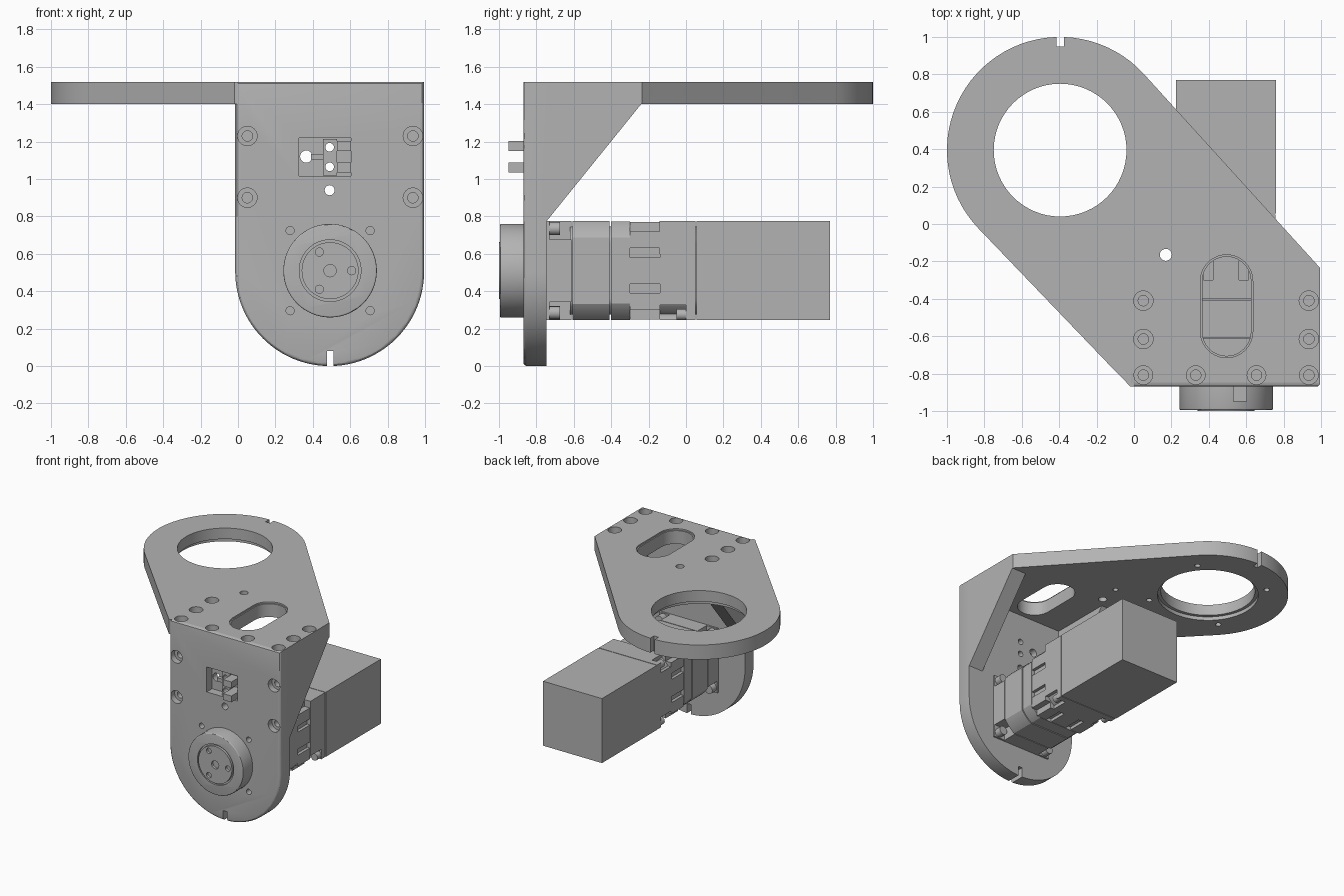
import bpy, bmesh
from math import cos, sin, pi, radians
from mathutils import Vector

cube = bpy.data.objects.get("Cube")
if cube:
    bpy.data.objects.remove(cube, do_unlink=True)

grey = bpy.data.materials.new("machined_grey")
grey.use_nodes = True
tone = (0.45, 0.45, 0.45, 1)
grey.diffuse_color = tone
grey.node_tree.nodes["Principled BSDF"].inputs["Base Color"].default_value = tone

AXES = {"x": lambda a, b, h: (h, a, b),
        "y": lambda a, b, h: (a, h, b),
        "z": lambda a, b, h: (a, b, h)}


def prism(name, pts, axis, lo, hi, fillet=0):
    """Extrude a flat outline along an axis; fillet rounds the rim at lo."""
    bm = bmesh.new()
    place = AXES[axis]
    low = [bm.verts.new(place(a, b, lo)) for a, b in pts]
    high = [bm.verts.new(place(a, b, hi)) for a, b in pts]
    rim = bm.faces.new(low)
    bm.faces.new(high)
    n = len(pts)
    for i in range(n):
        j = (i + 1) % n
        bm.faces.new((low[i], low[j], high[j], high[i]))
    bmesh.ops.recalc_face_normals(bm, faces=bm.faces)
    if fillet:
        bmesh.ops.bevel(bm, geom=list(rim.edges), offset=fillet, segments=3,
                        profile=0.5, affect="EDGES")
    mesh = bpy.data.meshes.new(name)
    bm.to_mesh(mesh)
    bm.free()
    mesh.materials.append(grey)
    ob = bpy.data.objects.new(name, mesh)
    bpy.context.collection.objects.link(ob)
    return ob


def arc(cx, cy, r, start=0, end=360, n=48):
    count = n if end - start == 360 else n + 1
    return [(cx + r * cos(radians(start + (end - start) * i / n)),
             cy + r * sin(radians(start + (end - start) * i / n))) for i in range(count)]


def rect(a0, b0, a1, b1):
    return [(a0, b0), (a1, b0), (a1, b1), (a0, b1)]


def slot(cx, cy, r, half):
    return arc(cx, cy + half, r, 0, 180, 20) + arc(cx, cy - half, r, 180, 360, 20)


def cut(ob, pts, axis, lo, hi):
    cutter = prism("cutter", pts, axis, lo, hi)
    mod = ob.modifiers.new("cut", "BOOLEAN")
    mod.operation, mod.solver, mod.object = "DIFFERENCE", "EXACT", cutter
    bpy.context.view_layer.objects.active = ob
    bpy.ops.object.modifier_apply(modifier=mod.name)
    bpy.data.objects.remove(cutter, do_unlink=True)


# Main dimensions
TOP, UNDER = 1.52, 1.40
FRONT, BACK = -0.87, -0.745
RX, RY = -0.395, 0.395        # ring centre
CX, CZ = 0.4925, 0.51         # drive axis
HALF = 0.265                  # drive half width

# Top plate with the large ring
top_plate = prism("top_plate", arc(RX, RY, 0.605, 42.5, 223.7, 40)
                  + [(-0.14, BACK), (0.995, BACK), (0.995, -0.235)], "z", UNDER, TOP)
cut(top_plate, arc(RX, RY, 0.355, n=64), "z", UNDER - 0.1, TOP + 0.1)
cut(top_plate, arc(RX, RY, 0.38, n=64), "z", UNDER - 0.1, UNDER + 0.03)
cut(top_plate, rect(RX - 0.02, 0.95, RX + 0.02, 1.1), "z", UNDER - 0.1, TOP + 0.1)
cut(top_plate, slot(0.495, -0.44, 0.13, 0.135), "z", UNDER - 0.1, TOP + 0.1)
cut(top_plate, slot(0.495, -0.44, 0.14, 0.135), "z", TOP - 0.012, TOP + 0.1)
cut(top_plate, arc(0.17, -0.165, 0.032, n=20), "z", UNDER - 0.1, TOP + 0.1)
cut(top_plate, arc(0.19, 0.01, 0.02, n=16), "z", UNDER - 0.1, UNDER + 0.06)
for k in range(4):
    a = radians(40 + 90 * k)
    cut(top_plate, arc(RX + 0.45 * cos(a), RY + 0.45 * sin(a), 0.022, n=16),
        "z", UNDER - 0.1, UNDER + 0.06)

# Front plate: round bottom, filleted front rim
front_plate = prism("front_plate", arc(0.49, 0.505, 0.505, 180, 360, 48)
                    + [(0.995, TOP), (-0.015, TOP)], "y", FRONT, BACK, 0.02)
# Front strip of the top plate that continues past the corner
corner_strip = prism("corner_strip", [(-0.02, FRONT + 0.002), (0.0, FRONT + 0.002),
                     (0.0, BACK), (-0.14, BACK)], "z", UNDER, TOP)
cut(front_plate, rect(0.475, -0.1, 0.511, 0.08), "y", FRONT - 0.1, BACK + 0.1)

# Counterbored screw holes
for x in (0.05, 0.935):
    for z in (0.9, 1.23):
        cut(front_plate, arc(x, z, 0.052, n=24), "y", FRONT - 0.1, FRONT + 0.05)
        cut(front_plate, arc(x, z, 0.028, n=20), "y", FRONT - 0.1, FRONT + 0.1)
    for y in (-0.615, -0.41):
        cut(top_plate, arc(x, y, 0.052, n=24), "z", TOP - 0.05, TOP + 0.1)
        cut(top_plate, arc(x, y, 0.028, n=20), "z", TOP - 0.1, TOP + 0.1)
for x in (0.05, 0.33, 0.655, 0.935):
    cut(front_plate, arc(x, -0.808, 0.05, n=24), "z", TOP - 0.05, TOP + 0.1)
    cut(front_plate, arc(x, -0.808, 0.028, n=20), "z", TOP - 0.1, TOP + 0.1)

# Small front holes
for sx in (-1, 1):
    for sz in (-1, 1):
        cut(front_plate, arc(CX + sx * 0.214, CZ + sz * 0.214, 0.022, n=16),
            "y", FRONT - 0.1, FRONT + 0.08)
cut(front_plate, arc(0.49, 0.94, 0.027, n=20), "y", FRONT - 0.1, BACK + 0.1)

# Sensor window
cut(front_plate, rect(0.325, 1.015, 0.605, 1.22), "y", FRONT - 0.1, FRONT + 0.07)
cut(front_plate, arc(0.365, 1.12, 0.033, n=20), "y", FRONT - 0.1, BACK + 0.1)
sensor_body = prism("sensor_body", rect(0.455, 1.02, 0.53, 1.215), "y", FRONT + 0.01, FRONT + 0.07)
for z in (1.065, 1.17):
    cut(front_plate, arc(0.49, z, 0.023, n=20), "y", FRONT - 0.1, BACK + 0.1)
    cut(sensor_body, arc(0.49, z, 0.023, n=20), "y", FRONT - 0.1, BACK + 0.1)
for z in (1.035, 1.15):
    prism("sensor_prong", rect(0.53, z, 0.605, z + 0.052), "y", -0.95, FRONT + 0.07)
prism("sensor_lead", rect(0.39, 1.105, 0.455, 1.135), "y", FRONT + 0.04, FRONT + 0.07)

# Side gussets
for x in (-0.015, 0.865):
    prism("side_gusset", [(BACK, 0.775), (-0.24, UNDER), (BACK, UNDER)], "x", x, x + 0.13)

# Output flange: rim, shallow groove and hub
flange = prism("output_flange", arc(CX, CZ, 0.25, n=64), "y", -0.995, FRONT + 0.01, 0.008)
cut(flange, arc(CX, CZ, 0.165, n=48), "y", -1.1, -0.98)
hub = prism("output_hub", arc(CX, CZ, 0.152, n=48), "y", -1.0, -0.97)
for k in range(3):
    a = 2 * pi * k / 3
    cut(hub, arc(CX + 0.115 * cos(a), CZ + 0.115 * sin(a), 0.022, n=16), "y", -1.1, -0.975)
cut(hub, arc(CX, CZ, 0.033, n=20), "y", -1.1, -0.975)


# Gearbox behind the plate: square outline clipped by a circle
def clipped(r, half):
    lim = lambda v: max(-half, min(half, v))
    return [(CX + lim(a), CZ + lim(b)) for a, b in arc(0, 0, r, n=96)]


def square():
    return rect(CX - HALF, CZ - HALF, CX + HALF, CZ + HALF)


def corners(d):
    return [(CX + sx * d, CZ + sz * d) for sx in (-1, 1) for sz in (-1, 1)]


collar = prism("gearbox_collar", square(), "y", BACK, -0.612)
for a, b in corners(0.225):
    cut(collar, rect(a - 0.058, b - 0.058, a + 0.058, b + 0.058), "y", BACK + 0.015, -0.5)
    prism("collar_screw", arc(a, b, 0.035, n=16), "y", BACK, BACK + 0.07)
prism("gearbox_ring", clipped(0.32, HALF), "y", -0.606, -0.408)
prism("gearbox_cover", clipped(0.318, HALF - 0.002), "y", -0.402, -0.3)
prism("gearbox_core", clipped(0.29, 0.235), "y", -0.62, 0.06)

# Castellated posts on the four sides
for lo, hi in ((-0.21, -0.12), (-0.07, 0.07), (0.12, 0.21)):
    for s in (-1, 1):
        edge = sorted((s * 0.2, s * (HALF - 0.005)))
        prism("side_post", rect(CX + edge[0], CZ + lo, CX + edge[1], CZ + hi), "y", -0.3, -0.14)
        prism("end_post", rect(CX + lo, CZ + edge[0], CX + hi, CZ + edge[1]), "y", -0.3, -0.14)

# Motor adapter with corner screws, connector block and motor
adapter = prism("motor_adapter", square(), "y", -0.14, 0.05)
for a, b in corners(0.235):
    cut(adapter, arc(a, b, 0.06, n=24), "y", -0.3, -0.0)
    prism("adapter_screw", arc(a, b, 0.03, n=16), "y", -0.05, 0.01)
prism("connector_block", rect(0.62, 0.6, CX + HALF, CZ + HALF), "y", -0.142, 0.0)
prism("motor_body", rect(0.225, 0.245, 0.76, 0.775), "y", 0.055, 0.77)

# Smooth round surfaces, keep edges sharp
bpy.ops.object.select_all(action="DESELECT")
for ob in bpy.context.scene.objects:
    if ob.type == "MESH":
        ob.select_set(True)
        bpy.context.view_layer.objects.active = ob
bpy.ops.object.shade_smooth_by_angle(angle=radians(30))
